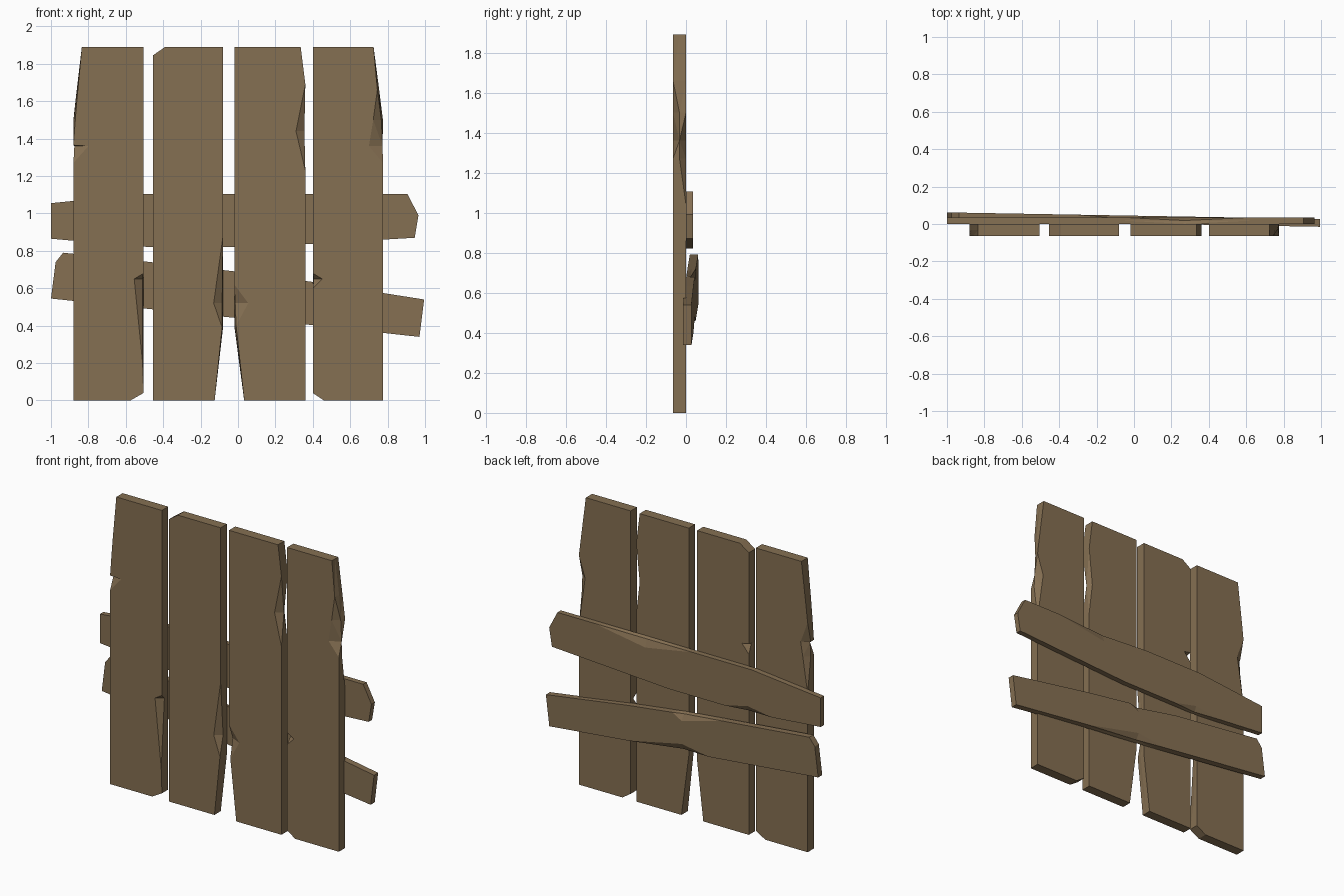
import bpy, bmesh

wood = bpy.data.materials.new("weathered_wood")
wood.diffuse_color = (0.235, 0.160, 0.085, 1)


def slab(name, side_a, side_b, place):
    """Board between two long edges. Each row is (along, across) or
    (along, front, middle, back), so chips are rows that dip inwards."""
    bm = bmesh.new()
    cols = []
    for side in (side_a, side_b):
        rows = []
        for row in side:
            t, across = row[0], row[1:]
            if len(across) == 1:
                across = across * 3
            rows.append([bm.verts.new(place(t, a, d)) for a, d in zip(across, (0, 0.5, 1))])
        cols.append(rows)
        # faceted long edge
        for r0, r1 in zip(rows, rows[1:]):
            for k in (0, 1):
                bm.faces.new((r0[k], r0[k + 1], r1[k + 1], r1[k]))
    a, b = cols
    # front and back faces
    for k in (0, 2):
        bm.faces.new([r[k] for r in a] + [r[k] for r in reversed(b)])
    # end caps
    for i in (0, -1):
        bm.faces.new(a[i] + b[i][::-1])
    bmesh.ops.recalc_face_normals(bm, faces=bm.faces)
    bmesh.ops.triangulate(bm, faces=bm.faces, ngon_method='EAR_CLIP')
    bmesh.ops.dissolve_limit(bm, angle_limit=0.005, verts=[], edges=bm.edges)
    mesh = bpy.data.meshes.new(name)
    bm.to_mesh(mesh)
    bm.free()
    mesh.materials.append(wood)
    obj = bpy.data.objects.new(name, mesh)
    bpy.context.collection.objects.link(obj)


def upright(z, x, d):
    return (x, -0.065 + 0.065 * d, z)


def straight_rail(x, z, d):
    return (x, 0.001 + 0.035 * d, z)


def leaning_rail(x, z, d):
    return (x, 0.0025 - 0.0175 * x + 0.042 * d, z)


# Upright planks, left to right
slab("plank_1",
     [(1.89, -0.835), (1.62, -0.86, -0.866, -0.867), (1.5, -0.87, -0.878, -0.88),
      (1.365, -0.88, -0.88, -0.83), (1.36, -0.80, -0.875, -0.83),
      (1.27, -0.88, -0.88, -0.845), (1.04, -0.88), (0, -0.88)],
     [(1.89, -0.505), (0.68, -0.505), (0.65, -0.555, -0.51, -0.505),
      (0.2, -0.51, -0.505, -0.505), (0.04, -0.505), (0, -0.575)], upright)
slab("plank_2",
     [(1.89, -0.39), (1.845, -0.455), (1.25, -0.455), (1.24, -0.455, -0.45, -0.405),
      (1.18, -0.455), (0, -0.455)],
     [(1.89, -0.08), (0.88, -0.08), (0.52, -0.13, -0.085, -0.08),
      (0.39, -0.085, -0.08, -0.08), (0, -0.125)], upright)
slab("plank_3",
     [(1.89, -0.02), (0.62, -0.02), (0.52, 0.055, -0.015, -0.02),
      (0.4, -0.01, -0.018, -0.02), (0, 0.033)],
     [(1.89, 0.335), (1.69, 0.36), (1.44, 0.31, 0.355, 0.335),
      (1.23, 0.36), (0, 0.36)], upright)
slab("plank_4",
     [(1.89, 0.40), (0.68, 0.40), (0.65, 0.45, 0.405, 0.40),
      (0.60, 0.40), (0.04, 0.40), (0, 0.46)],
     [(1.89, 0.725), (1.66, 0.745, 0.755, 0.755), (1.5, 0.723, 0.766, 0.775),
      (1.36, 0.70, 0.773, 0.73), (1.27, 0.775, 0.775, 0.743),
      (1.04, 0.775), (0, 0.775)], upright)

# Cross rails on the back: top edge, then bottom edge
slab("upper_rail",
     [(-1, 1.055), (-0.5, 1.105), (-0.07, 1.105), (0.27, 1.105, 1.095, 1.045),
      (0.64, 1.105), (0.905, 1.105), (0.965, 0.99)],
     [(-1, 0.865), (-0.65, 0.833), (-0.47, 0.82, 0.825, 0.86), (-0.3, 0.82),
      (0.1, 0.82), (0.945, 0.87)], straight_rail)
slab("lower_rail",
     [(-0.975, 0.74), (-0.935, 0.79), (-0.3, 0.722), (0, 0.688, 0.68, 0.64),
      (0.07, 0.678), (0.39, 0.635), (0.995, 0.54)],
     [(-1, 0.545), (-0.2, 0.46), (0, 0.44, 0.45, 0.49), (0.4, 0.403),
      (0.97, 0.34)], leaning_rail)
